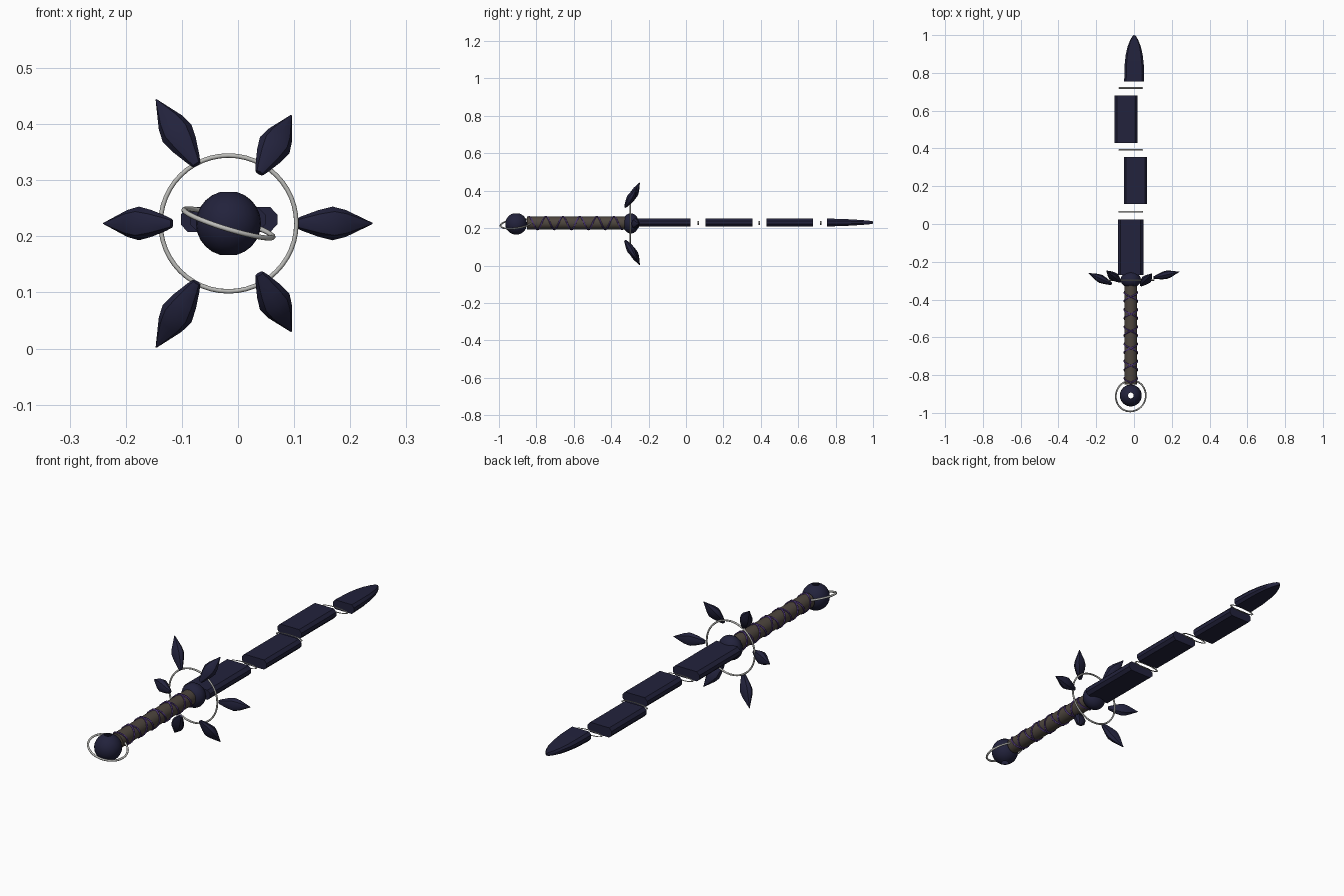
import bpy, bmesh, math
from mathutils import Vector, Matrix

if "Cube" in bpy.data.objects:
    bpy.data.objects.remove(bpy.data.objects["Cube"])

CX, CZ = -0.017, 0.223   # axis of hilt

def material(name, rgb):
    m = bpy.data.materials.new(name)
    m.diffuse_color = (*rgb, 1)
    m.use_nodes = True
    m.node_tree.nodes["Principled BSDF"].inputs["Base Color"].default_value = m.diffuse_color
    return m

NAVY = material("dark navy", (0.016, 0.016, 0.045))
SILVER = material("silver grey", (0.5, 0.5, 0.48))
LEATHER = material("brown leather", (0.075, 0.06, 0.048))
PURPLE = material("purple cord", (0.07, 0.035, 0.17))

def finish(obj, name, mat, angle=None):
    obj.name = name
    obj.data.materials.clear()
    obj.data.materials.append(mat)
    if angle:
        bpy.ops.object.select_all(action='DESELECT')
        obj.select_set(True)
        bpy.context.view_layer.objects.active = obj
        bpy.ops.object.shade_smooth_by_angle(angle=math.radians(angle))
    return obj

def loft(name, sections, mat, angle):
    """Skin a list of equal-length point loops and cap both ends."""
    bm = bmesh.new()
    loops = [[bm.verts.new(p) for p in s] for s in sections]
    for a, b in zip(loops, loops[1:]):
        for i in range(len(a)):
            j = (i + 1) % len(a)
            bm.faces.new((a[i], a[j], b[j], b[i]))
    bm.faces.new(loops[0])
    bm.faces.new(loops[-1])
    bmesh.ops.recalc_face_normals(bm, faces=bm.faces)
    me = bpy.data.meshes.new(name)
    bm.to_mesh(me)
    bm.free()
    obj = bpy.data.objects.new(name, me)
    bpy.context.collection.objects.link(obj)
    return finish(obj, name, mat, angle)

def ring(name, loc, radius, tube, rot, scale=(1, 1, 1)):
    bpy.ops.mesh.primitive_torus_add(location=loc, rotation=rot, major_radius=radius,
        minor_radius=tube, major_segments=48, minor_segments=8)
    obj = bpy.context.object
    obj.scale = scale
    return finish(obj, name, SILVER, 60)

def open_ball(name, loc, radius, rot=(0, 0, 0), scale=(1, 1, 1)):
    """Sphere with a small open hole at each pole."""
    bpy.ops.mesh.primitive_uv_sphere_add(segments=24, ring_count=12, radius=radius,
        location=loc, rotation=rot)
    obj = bpy.context.object
    obj.scale = scale
    bm = bmesh.new()
    bm.from_mesh(obj.data)
    poles = [v for v in bm.verts if abs(v.co.z) > radius * 0.99]
    bmesh.ops.delete(bm, geom=poles, context='VERTS')
    bm.to_mesh(obj.data)
    bm.free()
    return finish(obj, name, NAVY, 40)

# Pommel ball with its tilted orbit ring
open_ball("pommel_ball", (CX, -0.908, CZ), 0.058)
ring("pommel_ring", (CX, -0.91, CZ), 0.083, 0.0045, (math.radians(7), math.radians(17), 0))

# Grip
bpy.ops.mesh.primitive_cylinder_add(vertices=24, radius=0.034, depth=0.54,
    location=(CX, -0.58, CZ + 0.004), rotation=(math.pi / 2, 0, 0))
finish(bpy.context.object, "grip", LEATHER, 40)

# Crossed cord wrapped around the grip
for side, hand in (("left", -1), ("right", 1)):
    curve = bpy.data.curves.new("cord", 'CURVE')
    curve.dimensions = '3D'
    curve.bevel_depth = 0.004
    curve.bevel_resolution = 1
    spline = curve.splines.new('POLY')
    n = 110
    spline.points.add(n)
    for i, p in enumerate(spline.points):
        a = hand * i / n * 5.5 * math.tau
        p.co = (CX + 0.035 * math.sin(a), -0.84 + 0.5 * i / n,
                CZ + 0.004 + 0.035 * math.cos(a), 1)
    tmp = bpy.data.objects.new("cord", curve)
    bpy.context.collection.objects.link(tmp)
    bpy.context.view_layer.update()
    mesh = bpy.data.meshes.new_from_object(tmp.evaluated_get(bpy.context.evaluated_depsgraph_get()))
    bpy.data.objects.remove(tmp)
    cord = bpy.data.objects.new("grip_cord", mesh)
    bpy.context.collection.objects.link(cord)
    finish(cord, "grip_cord_" + side, PURPLE, 60)

# Guard ball and halo ring
open_ball("guard_ball", (CX, -0.295, CZ + 0.002), 0.054, (math.pi / 2, 0, 0), (1, 1, 0.8))
ring("guard_ring", (CX, -0.297, CZ), 0.121, 0.004, (math.pi / 2, 0, 0))

# Leaf-shaped crystals around the halo: root and tip of each
LEAF = [(0, 0.008), (0.08, 0.013), (0.3, 0.024), (0.48, 0.030), (0.65, 0.024), (1, 0.001)]

def leaf(name, root, tip):
    root, tip = Vector(root), Vector(tip)
    axis = tip - root
    u = axis.cross(Vector((0, 1, 0))).normalized()
    v = axis.cross(u).normalized()
    sections = []
    for t, r in LEAF:
        c = root + axis * t
        sections.append([c + u * r * math.cos(k * math.tau / 8) + v * 0.75 * r * math.sin(k * math.tau / 8)
                         for k in range(8)])
    loft(name, sections, NAVY, 35)

leaf("crystal_right", (0.103, -0.285, CZ), (0.24, -0.253, CZ))
leaf("crystal_left", (-0.118, -0.318, CZ), (-0.24, -0.26, CZ))
for label, s in (("upper", 1), ("lower", -1)):
    leaf(f"crystal_{label}_right", (0.038, -0.325, CZ + s * 0.09), (0.095, -0.262, CZ + s * 0.193))
    leaf(f"crystal_{label}_left", (-0.074, -0.305, CZ + s * 0.105), (-0.146, -0.247, CZ + s * 0.221))

# Floating blade pieces, cut from one chamfered bar section
BZ = 0.23

def bar(x, y, w, t):
    half = [(w, 0.4 * t), (0.8 * w, t), (-0.8 * w, t), (-w, 0.4 * t)]
    return [(x + a, y, BZ + b) for a, b in half] + [(x - a, y, BZ - b) for a, b in half]

for i, (x, w, y0, y1) in enumerate([(-0.018, 0.067, -0.27, 0.025),
                                    (0.008, 0.062, 0.105, 0.355),
                                    (-0.042, 0.06, 0.43, 0.68)]):
    loft(f"blade_piece_{i + 1}", [bar(x, y0, w, 0.022), bar(x, y1, w, 0.022)], NAVY, 20)

TIP = [(0.755, 0.053, 0.021), (0.84, 0.051, 0.019), (0.895, 0.045, 0.016),
       (0.94, 0.035, 0.013), (0.975, 0.021, 0.010), (0.993, 0.010, 0.008), (1.0, 0.002, 0.006)]
loft("blade_tip", [bar(0.001, y, w, t) for y, w, t in TIP], NAVY, 30)

# Flattened rings in the gaps of the blade
for i, y in enumerate((0.065, 0.392, 0.72)):
    ring(f"blade_ring_{i + 1}", (-0.017, y, BZ - 0.003), 0.062, 0.004, (math.pi / 2, 0, 0), (1, 0.17, 1))
